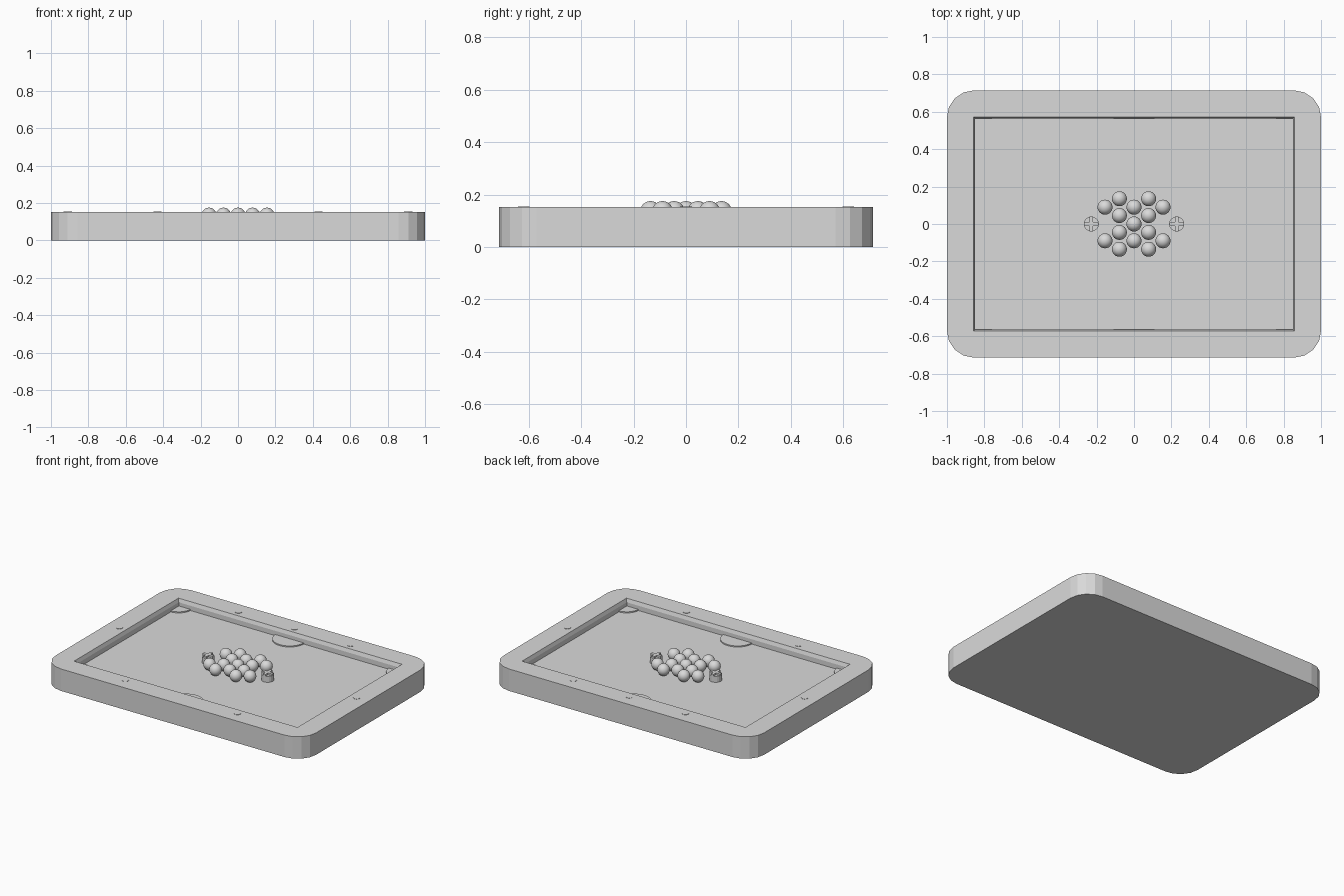
import bpy, bmesh, math

if "Cube" in bpy.data.objects:
    bpy.data.objects.remove(bpy.data.objects["Cube"])

grey = bpy.data.materials.new("light_grey")
grey.diffuse_color = (0.7, 0.7, 0.7, 1)
grey.use_nodes = True
grey.node_tree.nodes["Principled BSDF"].inputs["Base Color"].default_value = grey.diffuse_color
FLOOR, TOP = 0.095, 0.152
IX, IY = 0.857, 0.572          # inner opening half sizes


def finish(bm, name, smooth=False):
    bmesh.ops.recalc_face_normals(bm, faces=bm.faces)
    me = bpy.data.meshes.new(name)
    bm.to_mesh(me)
    bm.free()
    me.materials.append(grey)
    for p in me.polygons:
        p.use_smooth = smooth
    ob = bpy.data.objects.new(name, me)
    bpy.context.collection.objects.link(ob)
    return ob


def cylinder(name, x, y, z0, z1, r, n):
    bm = bmesh.new()
    bmesh.ops.create_cone(bm, cap_ends=True, segments=n, radius1=r, radius2=r, depth=z1 - z0)
    ob = finish(bm, name)
    ob.location = (x, y, (z0 + z1) / 2)
    return ob


def box(name, x, y, z0, z1, sx, sy):
    bm = bmesh.new()
    bmesh.ops.create_cube(bm, size=1)
    bmesh.ops.scale(bm, vec=(sx, sy, z1 - z0), verts=bm.verts)
    ob = finish(bm, name)
    ob.location = (x, y, (z0 + z1) / 2)
    return ob


# Table body: rounded outer wall, flat rim, stepped cushion wall, sunken floor
bm = bmesh.new()
R, SEG = 0.143, 4
signs = [(1, 1), (-1, 1), (-1, -1), (1, -1)]


def outer(z):
    pts = []
    for c, (sx, sy) in enumerate(signs):
        for k in range(SEG + 1):
            a = math.pi / 2 * (c + k / SEG)
            pts.append(bm.verts.new((sx * (1 - R) + R * math.cos(a),
                                     sy * (0.714 - R) + R * math.sin(a), z)))
    return pts


def inner(inset, z):
    return [bm.verts.new((sx * (IX - inset), sy * (IY - inset), z)) for sx, sy in signs]


def bridge(a, b):
    n = len(a)
    for i in range(n):
        bm.faces.new((a[i], a[(i + 1) % n], b[(i + 1) % n], b[i]))


low, high = outer(0), outer(TOP)
bridge(low, high)
bm.faces.new(low)
rim = inner(0, TOP)
for c in range(4):
    s = c * (SEG + 1)
    for k in range(SEG):
        bm.faces.new((high[s + k], high[s + k + 1], rim[c]))
    bm.faces.new((high[s + SEG], high[(s + SEG + 1) % len(high)], rim[(c + 1) % 4], rim[c]))
nose, floor = inner(0.008, 0.128), inner(0.008, FLOOR)
bridge(rim, nose)
bridge(nose, floor)
bm.faces.new(floor)
finish(bm, "table_body")

# Pocket discs: corners and middles of the long sides
for sx in (-1, 0, 1):
    for sy in (-1, 1):
        cylinder("pocket_disc", sx * (IX - 0.005), sy * (IY - 0.005), FLOOR - 0.01,
                 FLOOR + 0.008, 0.092 if sx else 0.11, 32)

# Small sight plates on the rim
sights = [(x, 0.62) for x in (-0.43, 0, 0.43)] + [(x, -0.62) for x in (-0.43, 0.43)]
for x, y in sights + [(-0.91, 0), (0.91, 0)]:
    cylinder("rim_sight", x, y, TOP - 0.002, TOP + 0.002, 0.022, 12)

# Fifteen balls in a honeycomb cluster
columns = {-0.155: (-0.09, 0.09), 0.155: (-0.09, 0.09), 0: (-0.09, 0, 0.09),
           -0.078: (-0.135, -0.045, 0.045, 0.135), 0.078: (-0.135, -0.045, 0.045, 0.135)}
for x, ys in columns.items():
    for y in ys:
        bm = bmesh.new()
        bmesh.ops.create_uvsphere(bm, u_segments=24, v_segments=14, radius=0.04)
        finish(bm, "ball", True).location = (x, y, FLOOR + 0.04)

# Squat notched pegs at both ends of the cluster
for x in (-0.228, 0.228):
    cylinder("peg_base", x, 0, FLOOR, FLOOR + 0.042, 0.04, 16)
    box("peg_bar_long", x, 0, FLOOR + 0.03, 0.149, 0.078, 0.02)
    box("peg_bar_cross", x, 0, FLOOR + 0.03, 0.149, 0.02, 0.078)
